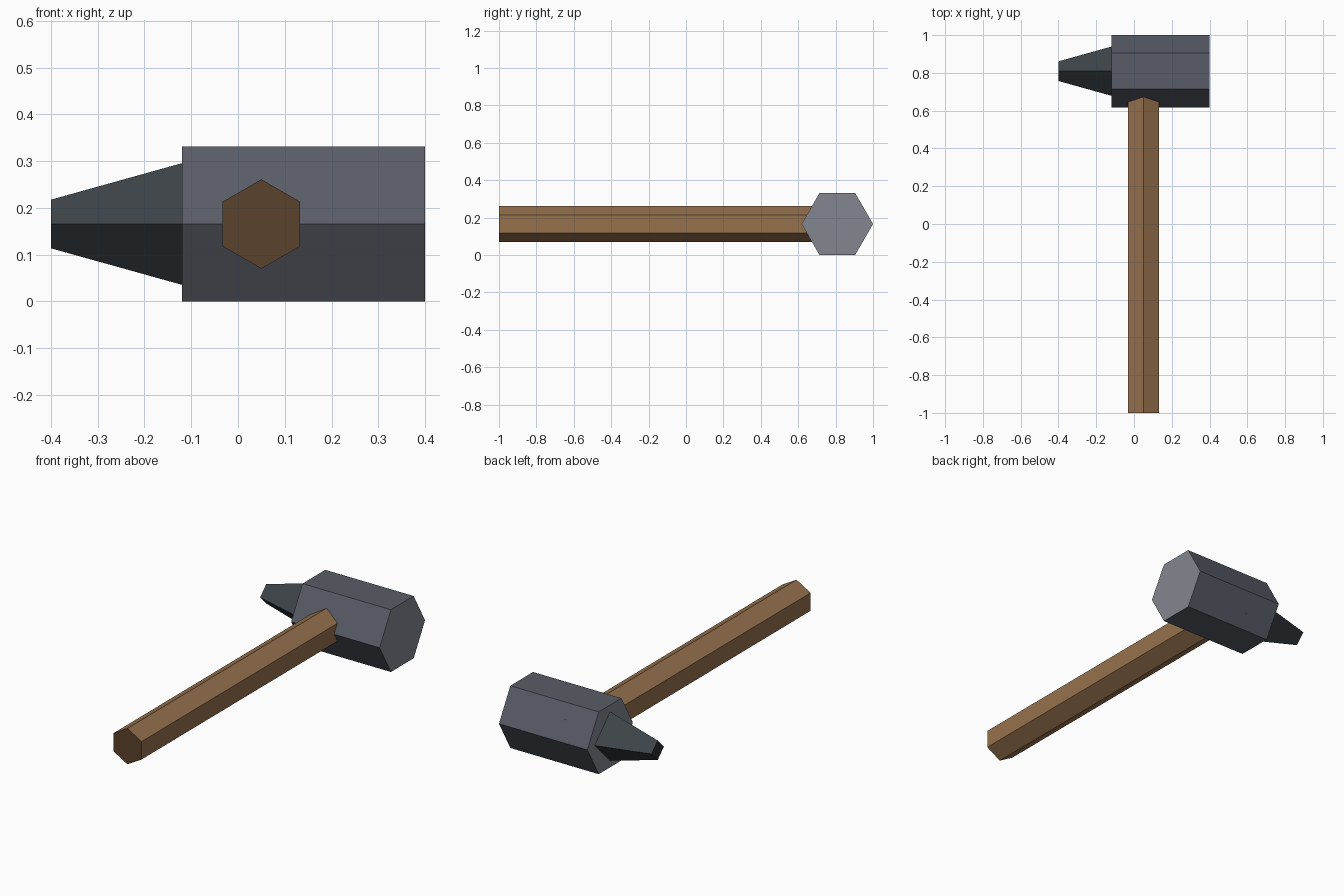
import bpy, bmesh, math
from mathutils import Vector

if "Cube" in bpy.data.objects:
    bpy.data.objects.remove(bpy.data.objects["Cube"])


def srgb(r, g, b):
    f = lambda c: c / 12.92 if c <= 0.04045 else ((c + 0.055) / 1.055) ** 2.4
    return (f(r / 255), f(g / 255), f(b / 255), 1)


def material(name, rgb):
    m = bpy.data.materials.new(name)
    m.diffuse_color = srgb(*rgb)
    m.use_nodes = True
    m.node_tree.nodes["Principled BSDF"].inputs["Base Color"].default_value = m.diffuse_color
    return m


def prism(name, axis, start, end, centre, r1, r2, sides, turn, mats):
    """Tapered prism along x or y; centre is (other horizontal axis, z).
    First material on the sides, second on the end caps."""
    bm = bmesh.new()
    rings = []
    for pos, r in ((start, r1), (end, r2)):
        ring = []
        for i in range(sides):
            a = turn + math.tau * i / sides
            u, z = centre[0] + r * math.cos(a), centre[1] + r * math.sin(a)
            ring.append(bm.verts.new((pos, u, z) if axis == "x" else (u, pos, z)))
        rings.append(ring)
    for i in range(sides):
        j = (i + 1) % sides
        bm.faces.new((rings[0][i], rings[0][j], rings[1][j], rings[1][i]))
    for ring in rings:
        bm.faces.new(ring).material_index = 1
    bmesh.ops.recalc_face_normals(bm, faces=bm.faces)
    me = bpy.data.meshes.new(name)
    bm.to_mesh(me)
    bm.free()
    for m in mats:
        me.materials.append(m)
    ob = bpy.data.objects.new(name, me)
    bpy.context.collection.objects.link(ob)
    return ob


steel = material("dark steel", (88, 92, 102))
face_steel = material("polished steel", (130, 135, 143))
peen_steel = material("peen steel", (60, 67, 72))
tip_steel = material("peen tip steel", (42, 45, 48))
wood = material("wood", (150, 113, 77))
end_wood = material("end grain wood", (90, 66, 44))

Z = 0.1655   # height of the shared centre line
Y = 0.809    # head axis

# Hexagonal head, tapered four-sided peen, hexagonal handle
prism("hammer_head", "x", -0.12, 0.40, (Y, Z), 0.191, 0.191, 6, 0, (steel, face_steel))
prism("peen", "x", -0.40, -0.12, (Y, Z), 0.052, 0.13, 4, 0, (peen_steel, tip_steel))
prism("handle", "y", -1.0, 0.946, (0.05, Z), 0.0955, 0.0955, 6, math.pi / 6, (wood, end_wood))
